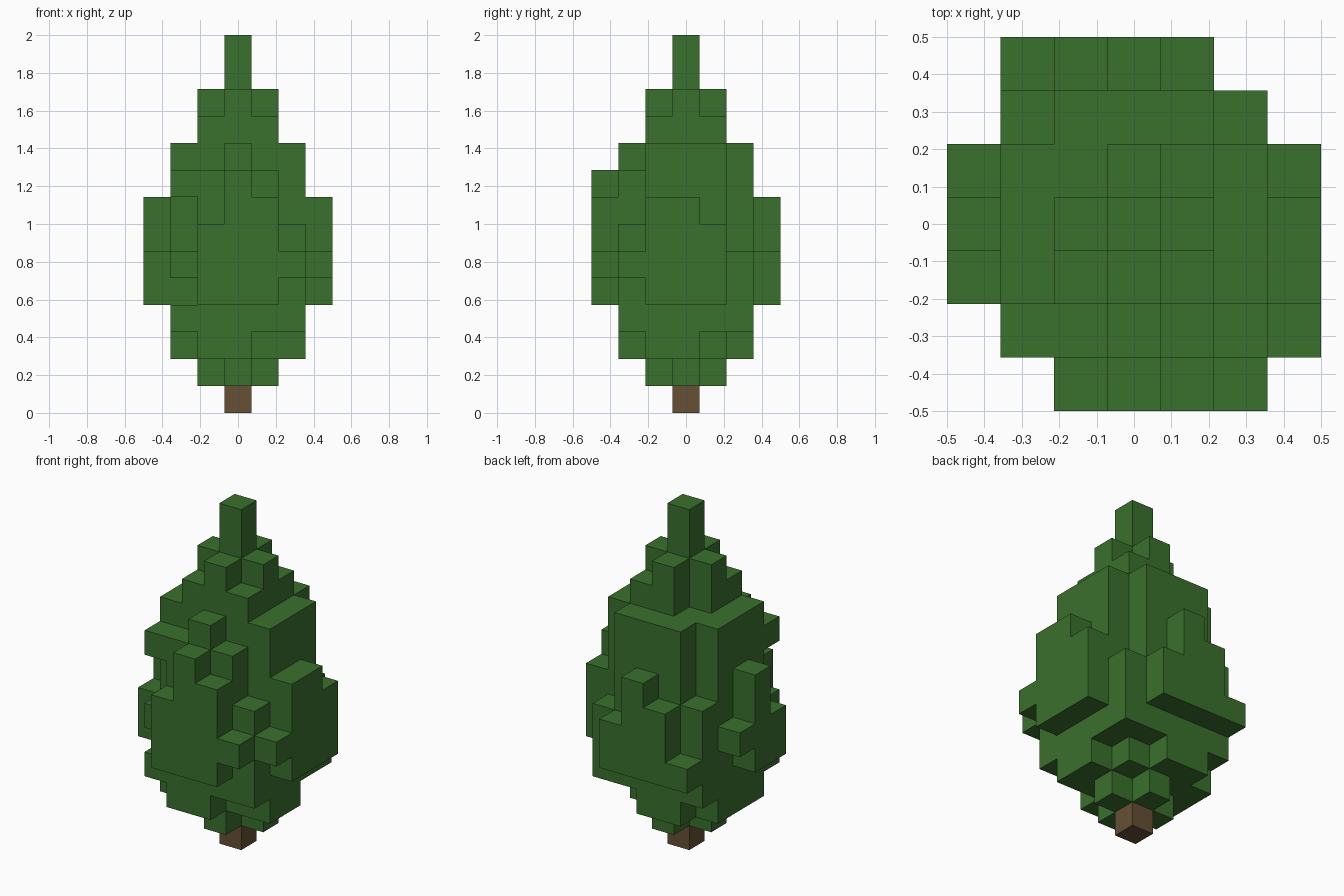
import bpy, bmesh
from mathutils import Vector

cube = bpy.data.objects.get("Cube")
if cube:
    bpy.data.objects.remove(cube)

U = 1 / 7  # edge of one block


def material(name, rgb):
    m = bpy.data.materials.new(name)
    m.use_nodes = True
    color = (*rgb, 1)
    m.diffuse_color = color
    bsdf = m.node_tree.nodes["Principled BSDF"]
    bsdf.inputs["Base Color"].default_value = color
    bsdf.inputs["Roughness"].default_value = 1
    return m


def block(x, y, z):
    """Cells filled by inclusive (low, high) ranges or single indices."""
    span = lambda r: range(r[0], r[1] + 1) if isinstance(r, tuple) else (r,)
    return {(i, j, k) for i in span(x) for j in span(y) for k in span(z)}


def build(name, cells, mat):
    """Make one mesh from the outer skin of a set of cells."""
    bm = bmesh.new()
    for cell in cells:
        for axis in range(3):
            for sign in (-1, 1):
                n = [0, 0, 0]
                n[axis] = sign
                if tuple(c + d for c, d in zip(cell, n)) in cells:
                    continue
                n = Vector(n)
                a = Vector([float(i == (axis + 1) % 3) for i in range(3)])
                b = n.cross(a)
                mid = Vector(cell) + Vector((0, 0, 0.5)) + n / 2
                corners = [mid + (s * a + t * b) / 2
                           for s, t in ((-1, -1), (1, -1), (1, 1), (-1, 1))]
                bm.faces.new([bm.verts.new(c * U) for c in corners])
    bmesh.ops.remove_doubles(bm, verts=bm.verts, dist=0.001)
    mesh = bpy.data.meshes.new(name)
    bm.to_mesh(mesh)
    bm.free()
    mesh.materials.append(mat)
    obj = bpy.data.objects.new(name, mesh)
    bpy.context.collection.objects.link(obj)
    return obj


leaf = material("leaf green", (0.042, 0.162, 0.026))
bark = material("bark brown", (0.133, 0.080, 0.036))

# Core of the crown, from the bottom cross to the tip
core = (block((-1, 1), 0, 1) | block(0, (-1, 1), 1)
        | block((-1, 1), (-1, 1), (2, 10))
        | block((-1, 1), 0, 11) | block(0, (-1, 1), 11)
        | block(0, 0, (12, 13)))
core -= block(-1, 1, 10)

# Second ring: right, left, back and front walls
ring = (block((-2, 2), (-2, 2), 3)
        | block(2, (-1, 1), (3, 9)) | block(2, (-1, 0), 2)
        | block(-2, (-1, 1), (2, 9))
        | block((-1, 1), 2, (3, 9)) | block((-1, 0), 2, 2)
        | block((-1, 1), -2, (3, 8)) | block((-1, 0), -2, 2)
        | block(0, -2, 9))

# Corner columns of the second ring
corners = (block(2, 2, (3, 5)) | block(2, -2, (3, 6)) | block(-2, 2, (3, 6))
           | block(-2, -2, 5) | block(-2, -2, 8))

# Outer branches on each side
front = (block((-1, 1), -3, (4, 6)) | block((0, 1), -3, 7)
         | block(0, -3, 8) | block(2, -3, 5))
back = (block((-2, 1), 3, 4) | block((-1, 1), 3, 5)
        | block((-1, 0), 3, 6) | block(0, 3, 7))
plus_x = block(3, (-1, 1), (4, 6)) | block(3, (-1, 0), 7) | block(3, -2, 5)
minus_x = block(-3, -1, (4, 5)) | block(-3, 0, (4, 7)) | block(-3, 1, 5)

build("foliage", core | ring | corners | front | back | plus_x | minus_x, leaf)
build("trunk", block(0, 0, 0), bark)
